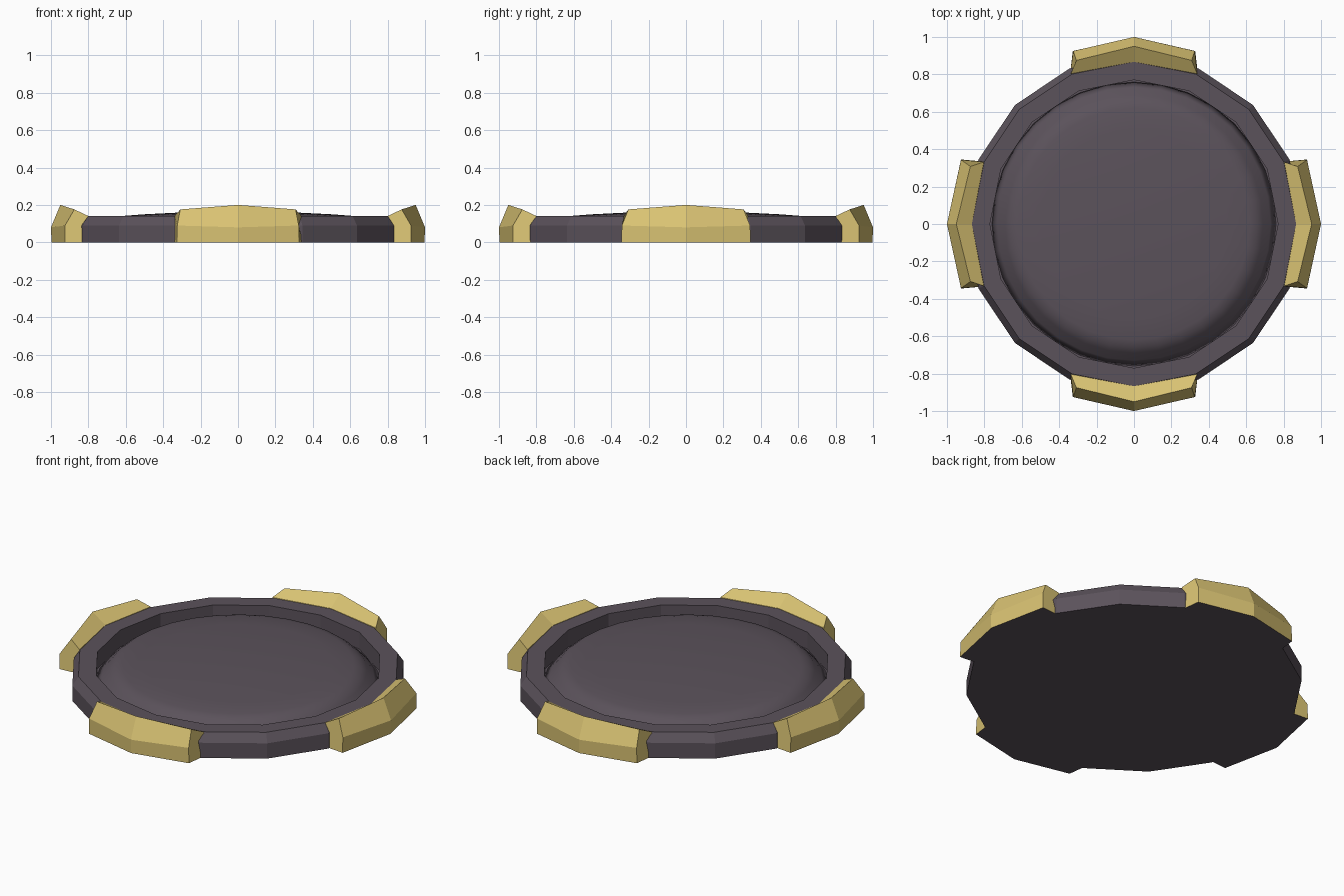
import bpy, bmesh, math
from mathutils import Matrix

old = bpy.data.objects.get("Cube")
if old:
    bpy.data.objects.remove(old, do_unlink=True)


def material(name, color):
    m = bpy.data.materials.new(name)
    m.use_nodes = True
    m.diffuse_color = (*color, 1)
    m.node_tree.nodes["Principled BSDF"].inputs["Base Color"].default_value = (*color, 1)
    return m


STONE = material("dark stone", (0.105, 0.085, 0.105))
GOLD = material("pale gold", (0.69, 0.54, 0.17))


def finish(name, bm, mats):
    bmesh.ops.recalc_face_normals(bm, faces=bm.faces)
    mesh = bpy.data.meshes.new(name)
    bm.to_mesh(mesh)
    bm.free()
    for m in mats:
        mesh.materials.append(m)
    ob = bpy.data.objects.new(name, mesh)
    bpy.context.collection.objects.link(ob)
    return ob


def lathe(name, profile, sides):
    """Revolve (radius, z) points; the first and last rings are capped."""
    bm = bmesh.new()
    rings = []
    for r, z in profile:
        rings.append([bm.verts.new((r * math.cos(math.tau * i / sides),
                                    r * math.sin(math.tau * i / sides), z))
                      for i in range(sides)])
    for a, b in zip(rings, rings[1:]):
        for i in range(sides):
            j = (i + 1) % sides
            bm.faces.new((a[i], a[j], b[j], b[i]))
    bm.faces.new(rings[0])
    bm.faces.new(rings[-1])
    return finish(name, bm, [STONE])


# Sixteen-sided tray with bevelled outer rim and sunken well
lathe("tray_rim", [(0.9, 0), (0.9, 0.09), (0.867, 0.14), (0.77, 0.14), (0.77, 0.04)], 16)

# Softly domed centre rising out of the well
dome = lathe("domed_centre", [(0.765, 0.035), (0.73, 0.065), (0.69, 0.108), (0.66, 0.13),
                              (0.62, 0.141), (0.5, 0.15), (0.3, 0.16), (0.1, 0.165)], 32)
dome.data.shade_smooth()

# Four gold clasps: a peaked middle section joined to two end sections
MIDDLE = [(0.997, 0), (1.0, 0.08), (0.95, 0.2), (0.867, 0.142), (0.84, 0)]
END = [(0.925, 0), (0.925, 0.09), (0.875, 0.176), (0.803, 0.142), (0.78, 0)]
SIDE_WIDTH = [0.345, 0.343, 0.308, 0.332, 0.332]
FRONT_WIDTH = [0.327, 0.325, 0.308, 0.338, 0.345]


def clasp(name, angle, widths):
    bm = bmesh.new()
    sections = []
    for side in (-1, 0, 1):
        pts = END if side else MIDDLE
        sections.append([bm.verts.new((x, side * w, z)) for (x, z), w in zip(pts, widths)])
    n = len(MIDDLE)
    for a, b in zip(sections, sections[1:]):
        for i in range(n):
            j = (i + 1) % n
            bm.faces.new((a[i], a[j], b[j], b[i]))
    bm.faces.new(sections[0])
    bm.faces.new(sections[-1])
    bmesh.ops.rotate(bm, verts=bm.verts, matrix=Matrix.Rotation(angle, 3, 'Z'))
    bmesh.ops.recalc_face_normals(bm, faces=bm.faces)
    # Underside is stone like the tray
    for f in bm.faces:
        f.material_index = 1 if f.normal.z < -0.9 else 0
    finish(name, bm, [GOLD, STONE])


for k, place in enumerate(("left", "back", "right", "front")):
    clasp(place + "_clasp", k * math.pi / 2, FRONT_WIDTH if k % 2 else SIDE_WIDTH)
